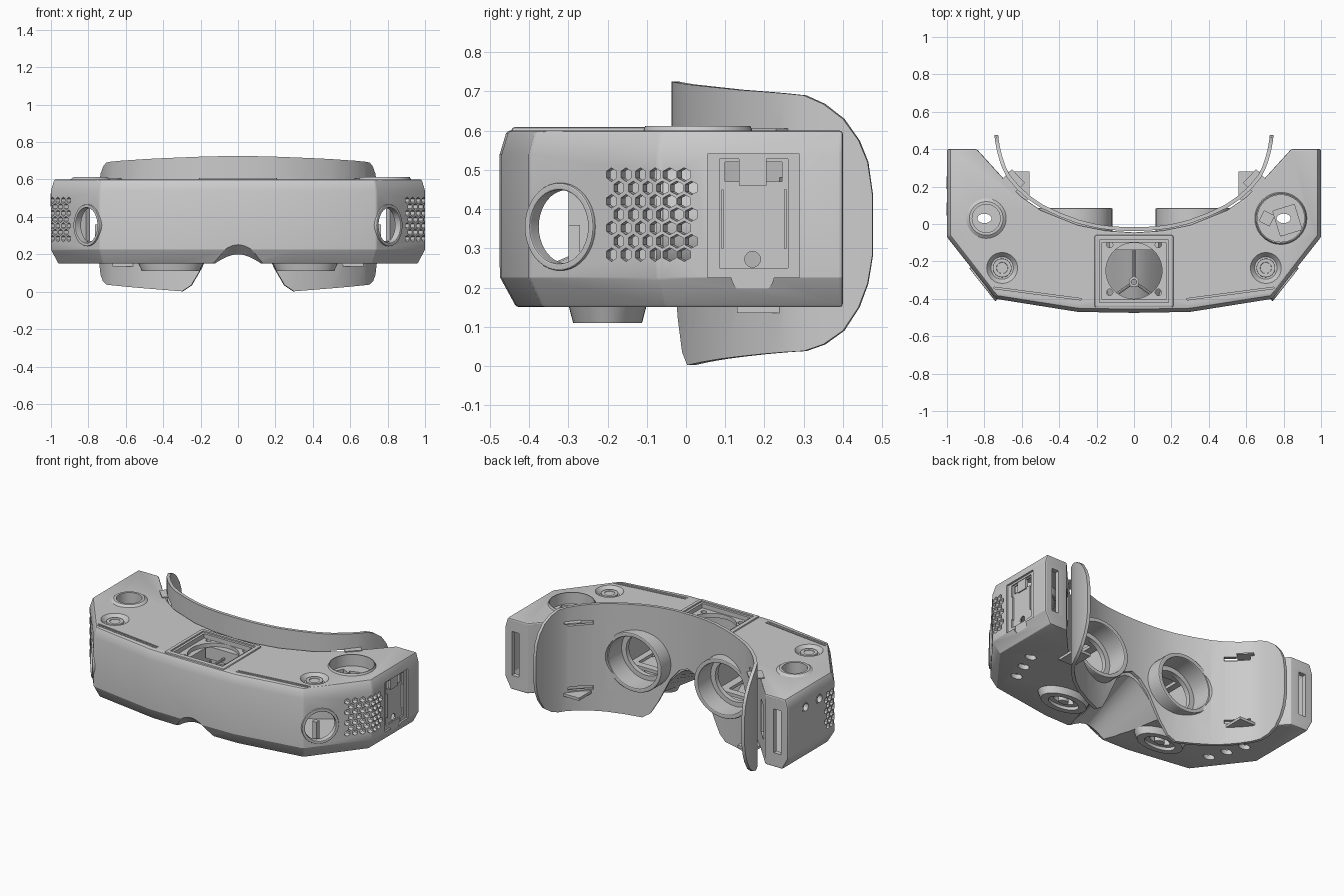
import bpy, bmesh, math
from mathutils import Vector, Matrix

if "Cube" in bpy.data.objects:
    bpy.data.objects.remove(bpy.data.objects["Cube"])

# ---------- helpers ----------
def finish(name, bm):
    bmesh.ops.recalc_face_normals(bm, faces=bm.faces)
    me = bpy.data.meshes.new(name)
    bm.to_mesh(me)
    bm.free()
    ob = bpy.data.objects.new(name, me)
    bpy.context.collection.objects.link(ob)
    return ob

def loft(name, rings):
    bm = bmesh.new()
    vs = [[bm.verts.new(p) for p in r] for r in rings]
    n = len(vs[0])
    for a, b in zip(vs, vs[1:]):
        for i in range(n):
            j = (i + 1) % n
            bm.faces.new((a[i], a[j], b[j], b[i]))
    bm.faces.new(vs[0][::-1])
    bm.faces.new(vs[-1])
    return finish(name, bm)

def cyl(name, loc, r, depth, axis=(0, 0, 1), r2=None, sc=(1, 1, 1), seg=40):
    bm = bmesh.new()
    rot = Vector(axis).to_track_quat('Z', 'Y').to_matrix().to_4x4()
    m = Matrix.Translation(loc) @ Matrix.Diagonal((*sc, 1)) @ rot
    bmesh.ops.create_cone(bm, cap_ends=True, segments=seg, radius1=r,
                          radius2=r if r2 is None else r2, depth=depth, matrix=m)
    return finish(name, bm)

def box(name, lo, hi, rot=0):
    lo, hi = Vector(lo), Vector(hi)
    bm = bmesh.new()
    m = Matrix.Translation((lo + hi) / 2) @ Matrix.Rotation(rot, 4, 'Z') @ Matrix.Diagonal((*(hi - lo), 1))
    bmesh.ops.create_cube(bm, size=1, matrix=m)
    return finish(name, bm)

def mbox(name, s, lo, hi, rot=0):
    xs = sorted((s * lo[0], s * hi[0]))
    return box(name, (xs[0], *lo[1:]), (xs[1], *hi[1:]), s * rot)

def bake(ob):
    dg = bpy.context.evaluated_depsgraph_get()
    me = bpy.data.meshes.new_from_object(ob.evaluated_get(dg))
    ob.modifiers.clear()
    ob.data = me

def bevel(ob, w, seg=2):
    m = ob.modifiers.new("bevel", 'BEVEL')
    m.width, m.segments, m.limit_method, m.angle_limit = w, seg, 'ANGLE', math.radians(35)
    bake(ob)
    return ob

def join(name, obs):
    bm = bmesh.new()
    for o in obs:
        bm.from_mesh(o.data)
        bpy.data.objects.remove(o)
    return finish(name, bm)

def cut(ob, *cutters):
    for c in cutters:
        m = ob.modifiers.new("cut", 'BOOLEAN')
        m.operation, m.solver, m.object = 'DIFFERENCE', 'EXACT', c
        bake(ob)
        bpy.data.objects.remove(c)
    return ob

def tube(name, loc, r, wall, depth, axis=(0, 0, 1), sc=(1, 1, 1)):
    return cut(cyl(name, loc, r, depth, axis, sc=sc), cyl("c", loc, r - wall, depth * 2, axis, sc=sc))

# ---------- housing: plan outline (x, y, inward direction) lofted in z ----------
HALF = [(0, -.475, 0, 1), (.3, -.47, 0, 1), (.74, -.40, -.5, .85), (1, -.07, -1, .45), (1, .4, -1, -1),
        (.84, .4, .2, -1), (.69, .235, .8, -.7), (.6, .145, .6, -.8), (.5, .075, .5, -.87),
        (.3, -.005, .3, -.95), (.15, -.035, .1, -1), (0, -.045, 0, -1)]

def ring(z, a, b):
    pts = []
    for i, (x, y, nx, ny) in enumerate(HALF):
        kx, ky = (a, a) if i < 4 else (a, b) if i == 4 else (b, b)
        pts.append((x + nx * kx, y + ny * ky, z))
    return pts + [(-x, y, z) for x, y, z in pts[-2:0:-1]]

def nose(grow):
    rings = []
    for y, top, w in ((-.5, .275, .28), (-.42, .2, .25), (.03, .385, .32)):
        arch = [i / 10 for i in range(-10, 11)]
        rings.append([((w + grow) * s, y, .1 + (top + grow - .1) * (.5 + .5 * math.cos(math.pi * s))) for s in arch]
                     + [(w + grow, y, -.1), (-w - grow, y, -.1)])
    return loft("nose_cutter", rings)

body = bevel(loft("housing", [ring(.15, .04, 0), ring(.225, 0, 0), ring(.54, 0, 0), ring(.6, .018, 0)]), .008)
cut(body, nose(0))
cavity = loft("cavity", [ring(.18, .06, .03), ring(.24, .03, .03), ring(.53, .03, .03), ring(.57, .045, .03)])
cut(cavity, nose(.03))
cut(body, cavity)

# ---------- curved face plate: stations (x, y, bottom, top) ----------
ST = [(0, -.037, .375, .725), (.06, -.036, .35, .725), (.12, -.032, .28, .724), (.16, -.027, .2, .723),
      (.2, -.021, .12, .722), (.25, -.01, .035, .72), (.3, .003, .002, .718), (.4, .04, .01, .714),
      (.5, .087, .018, .709), (.57, .135, .024, .704), (.63, .19, .03, .7), (.68, .25, .035, .695),
      (.705, .3, .038, .69), (.722, .35, .055, .668), (.735, .4, .09, .63), (.742, .44, .15, .575),
      (.745, .463, .21, .52), (.746, .475, .28, .44)]
full = [(-x, y, b, t) for x, y, b, t in ST[:0:-1]] + ST
rings = []
for i, (x, y, b, t) in enumerate(full):
    p, q = full[max(i - 1, 0)], full[min(i + 1, len(full) - 1)]
    d = Vector((q[0] - p[0], q[1] - p[1])).normalized() * .02
    rings.append([(x, y, b), (x, y, t), (x - d.y, y + d.x, t), (x - d.y, y + d.x, b)])
plate = loft("face_plate", rings)

def eye(s, r, y0, y1):
    return cyl("c", (s * .315, (y0 + y1) / 2, .37), r, y1 - y0, (0, 1, 0), sc=(1, 1, .93))

hexes = []
for s in (-1, 1):
    # eye openings and cups
    cut(body, eye(s, .18, -.15, .2))
    cut(plate, eye(s, .18, -.15, .2))
    cup = bevel(cut(eye(s, .2, -.06, .085), eye(s, .172, -.2, .2)), .006)
    cup.name = "eye_cup"
    cut(eye(s, .18, -.075, -.045), eye(s, .14, -.2, .2)).name = "lens_ring"
    frame = mbox("optic_frame", s, (.15, -.3, .25), (.48, -.075, .52))
    cut(frame, mbox("c", s, (.17, -.4, .27), (.46, 0, .5)), mbox("c", s, (.22, -.26, .2), (.42, -.12, .6)))
    # strap clip slots and tabs
    for z in (.16, .575):
        cut(plate, mbox("c", s, (.53, .16, z), (.68, .24, z + .025), .75))
    mbox("clip_tab", s, (.56, .13, .135), (.67, .28, .152))
    mbox("clip_tab_top", s, (.6, .18, .598), (.7, .27, .606), .8)
    # round port in the angled front corner
    ax, c = Vector((s * .785, -.62, 0)), Vector((s * .805, -.32, .355))
    cut(body, cyl("c", c, .102, .14, ax))
    bevel(tube("port_ring", c - ax * .012, .112, .018, .04, ax), .004)
    mbox("port_rib", s, (.735, -.3, .2), (.765, -.27, .36))
    # vent hexagons wrapped around the corner
    for r in range(7):
        for k in range(6):
            y = -.19 + .037 * k + (.0185 if r % 2 else 0)
            x = 1 if y > -.07 else 1 + (y + .07) * .79
            hexes.append(cyl("h", (s * x, y, .284 + .034 * r), .0175, .2, (s * .94, -.33, 0), seg=6))
    # top grooves, screw wells with buttons
    cut(body, mbox("c", s, (.28, -.376, .59), (.75, -.368, .65), .13),
        mbox("c", s, (.28, -.393, .592), (.75, -.387, .65), .13),
        cyl("c", (s * .705, -.235, .6), .06, .056, r2=.105))
    bevel(cut(cyl("well_button", (s * .705, -.235, .567), .05, .045),
              cyl("c", (s * .705, -.235, .6), .03, .03)), .004)
    # strap slots at the rear of the wings
    cut(body, mbox("c", s, (.9, .34, .24), (.95, .45, .52)),
        mbox("c", s, (.69, .27, .27), (.81, .34, .48), .87))
    # bottom sliders
    pad = cyl("bottom_slider", (s * .36, -.2, .133), .088, .046, r2=.1, sc=(1.75, 1, 1))
    cut(pad, cyl("c", (s * .36, -.2, .11), .055, .04, sc=(1.9, 1, 1)))
    cut(body, cyl("c", (s * .36, -.2, .15), .03, .1, sc=(2.4, 1, 1)))
    cut(pad, cyl("c", (s * .36, -.2, .15), .03, .2, sc=(2.4, 1, 1)))
    bevel(cyl("slider_knob", (s * .36, -.2, .14), .022, .05, sc=(1.5, 1, 1)), .004)
    # bottom vents
    cut(body, *[cyl("c", (s * (.8 - .04 * k), .03 - .11 * k, .15), .025, .1, sc=(1.5, 1, 1)) for k in range(3)])
cut(body, join("vents", hexes))

# ---------- top dials ----------
for x, r, hole in ((-.79, .115, .075), (.785, .142, .13)):
    cone = cyl("dial_collar", (x, .03, .603), r, .018, r2=r - .008 if x > 0 else .09)
    cut(cone, cyl("c", (x, .03, .6), hole, .2))
    cut(body, cyl("c", (x, .03, .6), hole, .12))
    tube("dial_sleeve", (x, .03, .56), hole + .012, .012, .08)
wheel = cyl("dial_wheel", (.785, .03, .53), .128, .02)
cut(wheel, box("c", (.68, .0, .4), (.74, .06, .6), -.45), box("c", (.76, -.05, .4), (.88, .09, .6), .3))

# ---------- fan bay on top ----------
bezel = bevel(box("fan_bezel", (-.21, -.445, .59), (.21, -.06, .609)), .008)
cut(bezel, box("c", (-.185, -.42, .5), (.185, -.085, .7)))
cut(body, box("c", (-.17, -.405, .5), (.17, -.1, .7)))
tray = box("fan_tray", (-.185, -.425, .545), (.185, -.08, .572))
cut(tray, cyl("c", (0, -.25, .55), .15, .1),
    join("screws", [cyl("c", (x, y, .55), .017, .1, seg=20) for x in (-.13, .13) for y in (-.365, -.11)]))
bevel(tube("fan_hub", (0, -.31, .5), .028, .014, .03), .003)
for a in (90, 215, 325):
    d = Vector((math.cos(math.radians(a)), math.sin(math.radians(a)), 0))
    cyl("fan_spoke", Vector((0, -.31, .5)) + d * .1, .008, .15, d, seg=8)
box("fan_back_bracket", (-.13, -.14, .47), (.13, -.085, .55))

# ---------- battery bay on the right side ----------
cut(body, box("c", (.988, .055, .225), (1.1, .29, .54)),
    box("c", (.978, .085, .25), (1.1, .26, .528)),
    box("c", (.9, .1, .47), (1.1, .245, .52)),
    cyl("c", (1.0, .17, .235), .055, .03, (1, 0, 0)),
    cyl("c", (1.0, .17, .272), .02, .15, (1, 0, 0)))
box("bay_latch", (.965, .135, .46), (.985, .205, .535))
for y in (.09, .25):
    box("bay_rail", (.97, y, .3), (.992, y + .006, .45))

# ---------- sockets on the left side ----------
for y in (.08, .22):
    cut(body, cyl("c", (-1, y, .49), .032, .15, (1, 0, 0)))
    tube("side_socket", (-.985, y, .49), .034, .01, .034, (1, 0, 0))

# smooth curved faces, keep hard edges
bpy.ops.object.select_all(action='SELECT')
bpy.context.view_layer.objects.active = body
bpy.ops.object.shade_smooth_by_angle(angle=math.radians(20))
